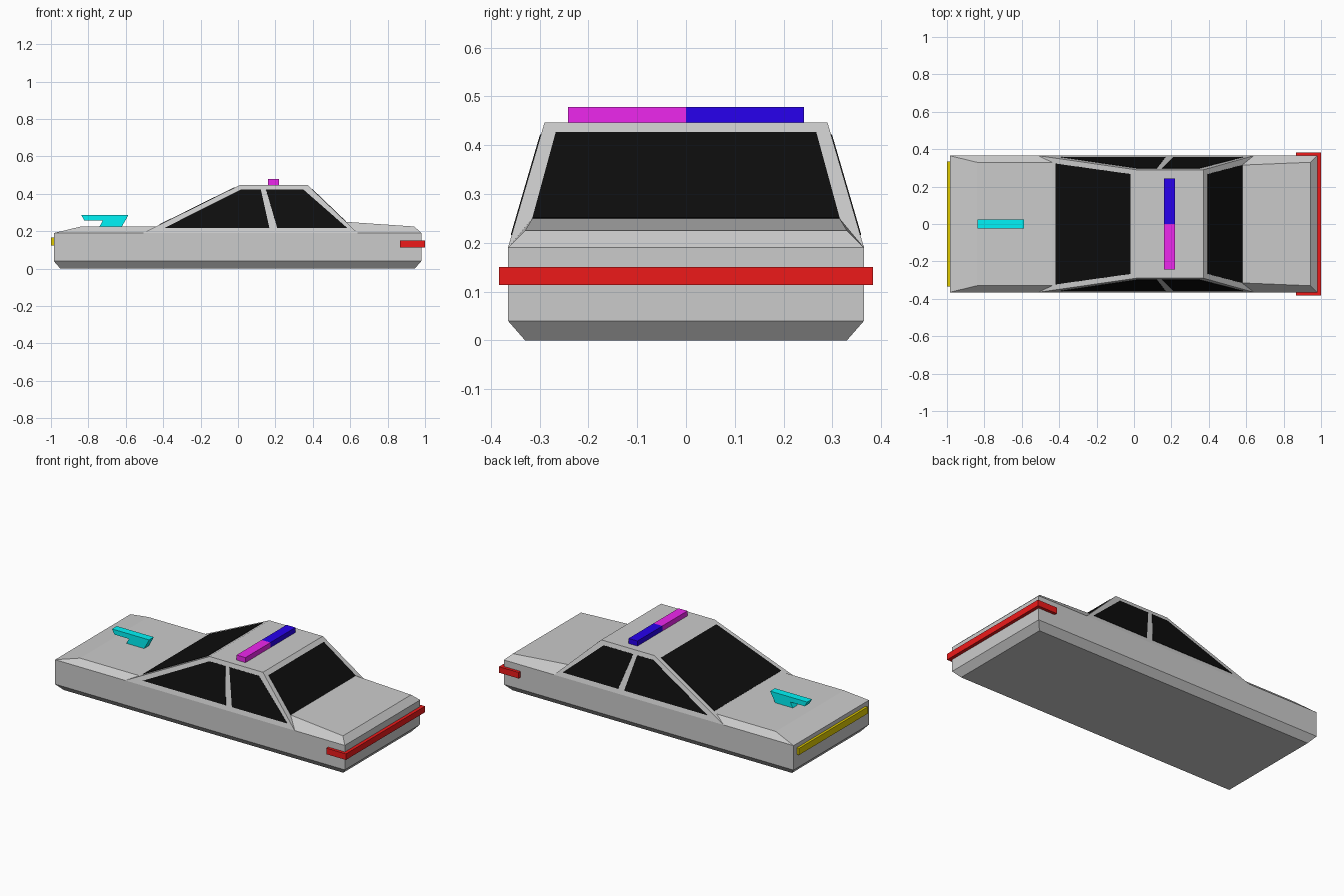
import bpy, bmesh

if "Cube" in bpy.data.objects:
    bpy.data.objects.remove(bpy.data.objects["Cube"])

RED, YELLOW, CYAN = (0.85, 0.01, 0.01), (0.75, 0.6, 0.0), (0.0, 0.9, 0.93)
BLUE, MAGENTA, BLACK = (0.02, 0.0, 0.85), (0.85, 0.02, 0.85), (0.004, 0.004, 0.004)


def make(name, verts, faces, color=None):
    bm = bmesh.new()
    vs = [bm.verts.new(v) for v in verts]
    for f in faces:
        bm.faces.new([vs[i] for i in f])
    bmesh.ops.recalc_face_normals(bm, faces=bm.faces)
    me = bpy.data.meshes.new(name)
    bm.to_mesh(me)
    bm.free()
    ob = bpy.data.objects.new(name, me)
    bpy.context.collection.objects.link(ob)
    if color:
        mat = bpy.data.materials.new(name + "_paint")
        mat.diffuse_color = (*color, 1)
        mat.use_nodes = True
        mat.node_tree.nodes["Principled BSDF"].inputs["Base Color"].default_value = mat.diffuse_color
        me.materials.append(mat)
    return ob


def shell(name, rings, color=None):
    """Stack of rings; each ring is its right half, rear to front, mirrored in y."""
    n = len(rings[0])
    verts, faces = [], []
    for half in rings:
        verts += [(x, -y, z) for x, y, z in half]
        verts += [(x, y, z) for x, y, z in reversed(half)]
    m = 2 * n
    for r in range(len(rings) - 1):
        for i in range(m):
            j = (i + 1) % m
            faces.append((r * m + i, r * m + j, r * m + m + j, r * m + m + i))
    for base in (0, (len(rings) - 1) * m):
        for i in range(n - 1):
            faces.append((base + i, base + i + 1, base + m - 2 - i, base + m - 1 - i))
    return make(name, verts, faces, color)


def prism(name, outline, axis, lo, hi, color):
    """Extrude a 2D outline along y (outline in x, z) or z (outline in x, y)."""
    n = len(outline)
    place = (lambda a, b, t: (a, t, b)) if axis == "y" else (lambda a, b, t: (a, b, t))
    verts = [place(a, b, t) for t in (lo, hi) for a, b in outline]
    faces = [tuple(range(n)), tuple(range(n, 2 * n))]
    faces += [(i, (i + 1) % n, n + (i + 1) % n, n + i) for i in range(n)]
    return make(name, verts, faces, color)


def glass(name, pts):
    ob = make(name, pts, [tuple(range(len(pts)))], BLACK)
    mod = ob.modifiers.new("thickness", "SOLIDIFY")
    mod.thickness, mod.offset = 0.004, 0


# Car body: sill, sides, sloping shoulders, rear deck and hood
def level(x0, x1, y, z):
    return [(x, y, z) for x in (x0, -0.42, 0.577, x1)]


shell("body", [
    level(-0.95, 0.945, 0.33, 0.0),
    level(-0.985, 0.98, 0.365, 0.04),
    level(-0.985, 0.98, 0.365, 0.19),
    [(-0.84, 0.33, 0.225), (-0.42, 0.33, 0.225), (0.577, 0.315, 0.25), (0.943, 0.33, 0.225)],
])

# Cabin
Z0, Z1 = 0.19, 0.447
REAR, FRONT, SIDE = (-0.51, 0.01), (0.64, 0.372), (0.365, 0.29)
shell("cabin", [[(REAR[i], SIDE[i], z), (FRONT[i], SIDE[i], z)] for i, z in enumerate((Z0, Z1))])


def on(edge, z):
    return edge[0] + (edge[1] - edge[0]) * (z - Z0) / (Z1 - Z0)


# Front and rear glass
for name, edge, zb, zt, yb, yt in (("windshield", FRONT, 0.25, 0.426, 0.315, 0.267),
                                   ("rear_window", REAR, 0.235, 0.433, 0.323, 0.267)):
    xb, xt = on(edge, zb), on(edge, zt)
    glass(name, [(xb, -yb, zb), (xb, yb, zb), (xt, yt, zt), (xt, -yt, zt)])

# Side windows, both sides
side_windows = {
    "rear_side_window": [(-0.395, 0.216), (0.168, 0.216), (0.122, 0.422), (0.015, 0.422)],
    "front_side_window": [(0.21, 0.216), (0.585, 0.216), (0.35, 0.422), (0.15, 0.422)],
}
for name, pts in side_windows.items():
    for label, s in (("right", -1), ("left", 1)):
        glass(f"{name}_{label}", [(x, s * on(SIDE, z), z) for x, z in pts])

# Wrap-around front bumper
prism("front_bumper", [(0.867, -0.383), (1, -0.383), (1, 0.383), (0.867, 0.383),
                       (0.867, 0.363), (0.978, 0.363), (0.978, -0.363), (0.867, -0.363)],
      "z", 0.113, 0.15, RED)

# Rear light strip
prism("rear_strip", [(-1, -0.333), (-0.98, -0.333), (-0.98, 0.333), (-1, 0.333)],
      "z", 0.124, 0.165, YELLOW)

# Roof light bar, two halves
for name, lo, hi, color in (("roof_light_right", -0.242, 0, MAGENTA), ("roof_light_left", 0, 0.242, BLUE)):
    prism(name, [(0.16, 0.44), (0.22, 0.44), (0.22, 0.478), (0.16, 0.478)], "y", lo, hi, color)

# Rear deck fin on its slanted foot
prism("fin_blade", [(-0.822, 0.257), (-0.602, 0.257), (-0.587, 0.287), (-0.838, 0.287)],
      "y", -0.023, 0.023, CYAN)
prism("fin_foot", [(-0.742, 0.222), (-0.622, 0.222), (-0.602, 0.259), (-0.722, 0.259)],
      "y", -0.023, 0.023, CYAN)
